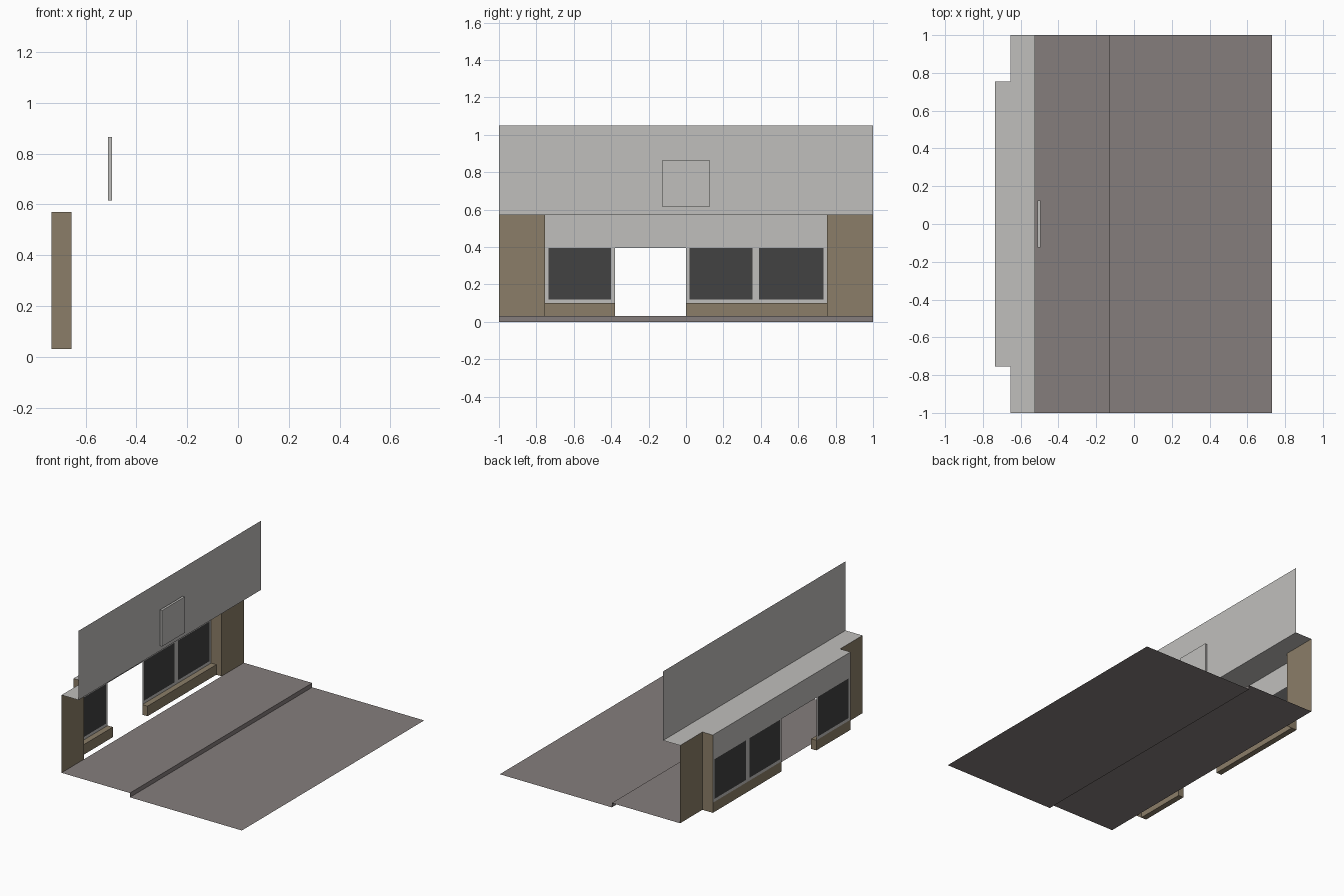
import bpy
import bmesh

cube = bpy.data.objects.get("Cube")
if cube:
    bpy.data.objects.remove(cube, do_unlink=True)


def material(name, r, g, b):
    m = bpy.data.materials.new(name)
    m.use_nodes = True
    m.diffuse_color = (r, g, b, 1)
    bsdf = m.node_tree.nodes["Principled BSDF"]
    bsdf.inputs["Base Color"].default_value = (r, g, b, 1)
    bsdf.inputs["Roughness"].default_value = 0.9
    return m


plaster = material("pale_grey_plaster", 0.53, 0.52, 0.505)
paving = material("warm_grey_paving", 0.235, 0.207, 0.203)
brick = material("brown_brick", 0.26, 0.208, 0.138)
glass = material("dark_glass", 0.054, 0.054, 0.054)


def finish(name, bm, *mats):
    mesh = bpy.data.meshes.new(name)
    bm.to_mesh(mesh)
    bm.free()
    for m in mats:
        mesh.materials.append(m)
    obj = bpy.data.objects.new(name, mesh)
    bpy.context.scene.collection.objects.link(obj)
    return obj


def swept_sheet(name, path, offset, mat):
    """Sweep an open path of points along an offset to make a thin sheet."""
    bm = bmesh.new()
    a = [bm.verts.new(p) for p in path]
    b = [bm.verts.new([c + d for c, d in zip(p, offset)]) for p in path]
    for i in range(len(path) - 1):
        bm.faces.new((a[i], a[i + 1], b[i + 1], b[i]))
    return finish(name, bm, mat)


def box(name, low, high, mat):
    bm = bmesh.new()
    bmesh.ops.create_cube(bm, size=1)
    for v in bm.verts:
        v.co = [h if c > 0 else l for c, l, h in zip(v.co, low, high)]
    return finish(name, bm, mat)


# Main planes of the building
BACK, SILL, FRONT, UPPER = -0.735, -0.695, -0.655, -0.525
KERB, ROAD = -0.13, 0.73
PAVE_Z, SILL_Z, CANOPY_Z, TOP_Z = 0.03, 0.1, 0.57, 1.05
BAY = 0.755

# Pavement, kerb step and road
swept_sheet("pavement_and_road",
            [(ROAD, -1, 0), (KERB, -1, 0), (KERB, -1, PAVE_Z), (FRONT, -1, PAVE_Z)][::-1],
            (0, 2, 0), paving).data.flip_normals()

# Brick piers with their returns into the shop bay
for side, label in ((-1, "right"), (1, "left")):
    pier = swept_sheet(label + "_pier",
                       [(FRONT, side, PAVE_Z), (FRONT, side * BAY, PAVE_Z),
                        (BACK, side * BAY, PAVE_Z)],
                       (0, 0, CANOPY_Z - PAVE_Z), brick)
    if side > 0:
        pier.data.flip_normals()

# Low brick sills on both sides of the doorway
box("right_sill", (BACK, -BAY, PAVE_Z), (SILL, -0.38, SILL_Z), brick)
box("left_sill", (BACK, 0, PAVE_Z), (SILL, BAY, SILL_Z), brick)

# Shopfront wall: a grid of cells with glass panes and an open doorway
ys = [-BAY, -0.735, -0.4, -0.38, 0, 0.02, 0.355, 0.39, 0.735, BAY]
zs = [SILL_Z, 0.12, 0.395, CANOPY_Z]
PANES, DOOR = (1, 5, 7), 4 - 1
bm = bmesh.new()
grid = [[bm.verts.new((BACK, y, z)) for z in zs] for y in ys]
for i in range(len(ys) - 1):
    for j in range(len(zs) - 1):
        if i == DOOR and j < 2:
            continue
        f = bm.faces.new((grid[i][j], grid[i + 1][j], grid[i + 1][j + 1], grid[i][j + 1]))
        f.material_index = int(i in PANES and j == 1)
finish("shopfront_wall", bm, plaster, glass)

# Flat ledge over the bay, notched at the piers
bm = bmesh.new()
outline = [(UPPER, -1), (UPPER, 1), (FRONT, 1), (FRONT, BAY), (BACK, BAY),
           (BACK, -BAY), (FRONT, -BAY), (FRONT, -1)]
bm.faces.new([bm.verts.new((x, y, CANOPY_Z)) for x, y in outline])
finish("ledge", bm, plaster)

# Upper wall and its square sign panel
swept_sheet("upper_wall", [(UPPER, -1, CANOPY_Z), (UPPER, 1, CANOPY_Z)],
            (0, 0, TOP_Z - CANOPY_Z), plaster)
box("sign_panel", (-0.512, -0.125, 0.615), (-0.496, 0.125, 0.865), plaster)
